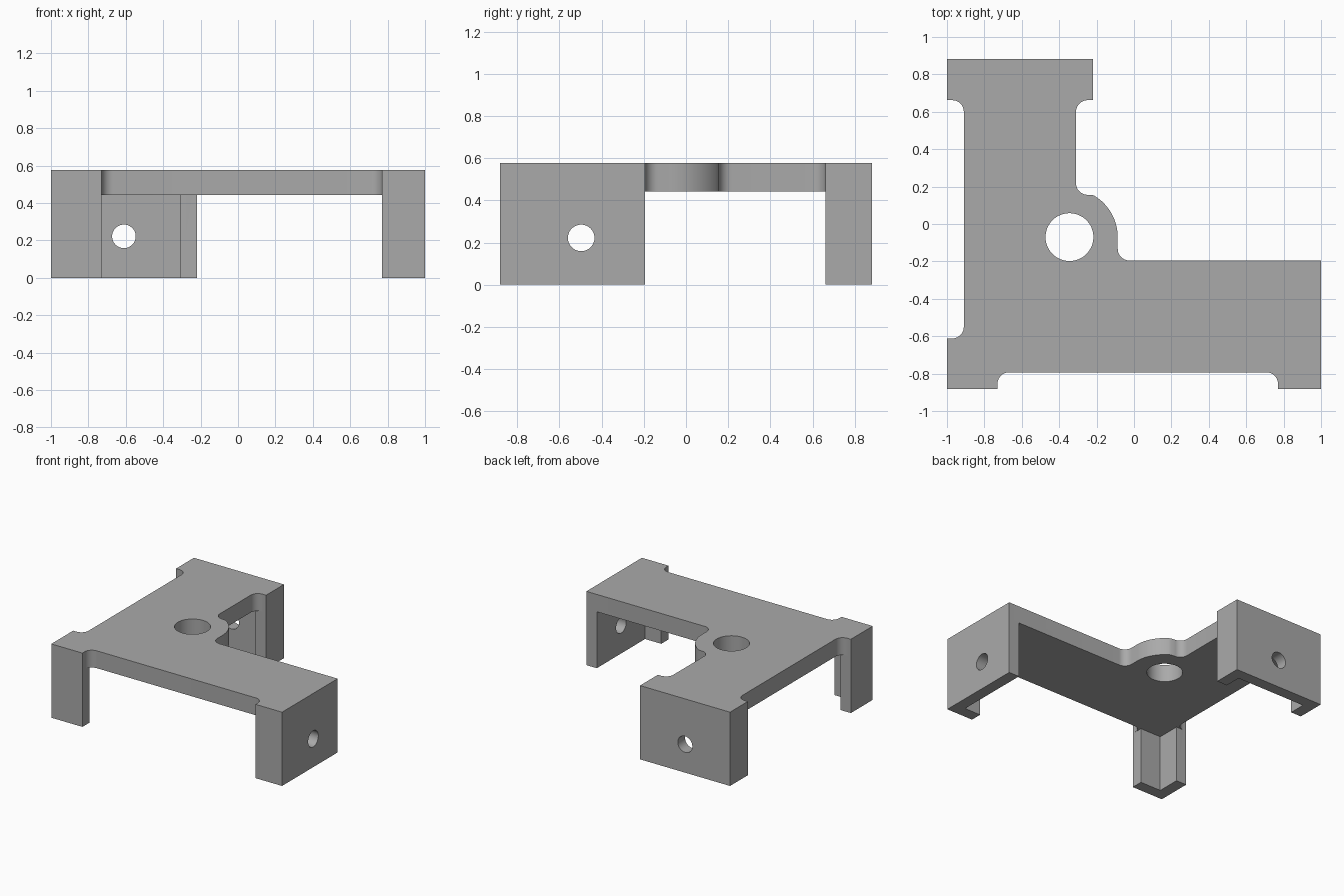
import bpy, bmesh
from math import sin, cos, tan, radians, pi
from mathutils import Vector

cube = bpy.data.objects.get("Cube")
if cube:
    bpy.data.objects.remove(cube, do_unlink=True)

X, Y = 1.0, 0.883          # half sizes
T = 0.09                   # wall thickness
TOP, UNDER = 0.578, 0.442  # plate top and underside
R = 0.062                  # fillet radius
BOSS = Vector((-0.345, -0.07))
BOSS_R = 0.258

grey = bpy.data.materials.new("plain grey")
grey.use_nodes = True
colour = (0.4, 0.4, 0.4, 1)
grey.diffuse_color = colour
grey.node_tree.nodes["Principled BSDF"].inputs["Base Color"].default_value = colour


def fillet(before, corner, after, radius=R, steps=10):
    """Points of a tangent arc that rounds a corner."""
    p, a, b = Vector(corner), Vector(before), Vector(after)
    u, v = (a - p).normalized(), (b - p).normalized()
    half = u.angle(v) / 2
    start, end = p + u * radius / tan(half), p + v * radius / tan(half)
    centre = p + (u + v).normalized() * radius / sin(half)
    arc = []
    for i in range(steps + 1):
        t = (pi - 2 * half) * i / steps
        s = sin(pi - 2 * half)
        arc.append(centre + ((start - centre) * sin(pi - 2 * half - t)
                             + (end - centre) * sin(t)) / s)
    return arc


def prism(name, points, z0, z1):
    """Extrude a flat outline between two heights."""
    bm = bmesh.new()
    face = bm.faces.new([bm.verts.new((p[0], p[1], z0)) for p in points])
    out = bmesh.ops.extrude_face_region(bm, geom=[face])
    top = [g for g in out["geom"] if isinstance(g, bmesh.types.BMVert)]
    bmesh.ops.translate(bm, verts=top, vec=(0, 0, z1 - z0))
    bmesh.ops.recalc_face_normals(bm, faces=bm.faces)
    mesh = bpy.data.meshes.new(name)
    bm.to_mesh(mesh)
    bm.free()
    mesh.materials.append(grey)
    ob = bpy.data.objects.new(name, mesh)
    bpy.context.collection.objects.link(ob)
    return ob


def hole(name, radius, location, rotation=(0, 0, 0)):
    bpy.ops.mesh.primitive_cylinder_add(vertices=48, radius=radius, depth=0.4,
                                        location=location, rotation=rotation)
    ob = bpy.context.object
    ob.name = name
    ob.data.materials.append(grey)
    return ob


# Plate outline: sharp corners, plus corners flagged True for rounding
inner_x, inner_y = -X + T, -Y + T
boss_top, boss_side = 0.156, BOSS.x + BOSS_R
column_x, arm_y = -0.31, -0.195
corners = [
    ((-X, -Y), 0), ((-0.73, -Y), 0), ((-0.73, inner_y), 1), ((0.77, inner_y), 1),
    ((0.77, -Y), 0), ((X, -Y), 0), ((X, arm_y), 0), ((boss_side, arm_y), 1),
    ("boss", 0),
    ((column_x, boss_top), 1), ((column_x, 0.662), 1), ((-0.22, 0.662), 0),
    ((-0.22, Y), 0), ((-X, Y), 0), ((-X, 0.662), 0), ((inner_x, 0.662), 1),
    ((inner_x, -0.612), 1), ((-X, -0.612), 0)]
boss_arc = [BOSS + BOSS_R * Vector((cos(radians(a)), sin(radians(a))))
            for a in range(0, 62, 4)]
boss_ends = {8: (boss_arc[0], (-0.2, boss_top))}

outline = []
for i, (point, rounded) in enumerate(corners):
    if point == "boss":
        outline += boss_arc
    elif rounded:
        before, after = corners[i - 1][0], corners[(i + 1) % len(corners)][0]
        before = (-0.2, boss_top) if before == "boss" else before
        after = boss_arc[0] if after == "boss" else after
        outline += fillet(before, point, after)
    else:
        outline.append(point)
bracket = prism("bracket", outline, UNDER, TOP)

# Corner post, back channel and side wall, each standing under the plate
legs = [
    prism("corner_post", [(-X, -Y), (-0.73, -Y), (-0.73, inner_y), (inner_x, inner_y),
                          (inner_x, -0.612), (-X, -0.612)], 0, UNDER),
    prism("back_channel", [(-X, Y), (-X, 0.662), (inner_x, 0.662), (inner_x, Y - T),
                           (column_x, Y - T), (column_x, 0.662), (-0.22, 0.662),
                           (-0.22, Y)], 0, UNDER),
    prism("side_wall", [(X, -Y), (X, arm_y), (X - T, arm_y), (X - T, inner_y),
                        (0.77, inner_y), (0.77, -Y)], 0, UNDER)]

# Round holes through the boss and the two walls
holes = [
    hole("boss_hole", 0.128, (BOSS.x, BOSS.y, 0.5)),
    hole("back_hole", 0.063, (-0.61, Y, 0.222), (pi / 2, 0, 0)),
    hole("side_hole", 0.063, (X, -0.497, 0.222), (0, pi / 2, 0))]

# Join everything into one solid
bpy.ops.object.select_all(action="DESELECT")
bpy.context.view_layer.objects.active = bracket
bracket.select_set(True)
for tool, operation in [(o, "UNION") for o in legs] + [(o, "DIFFERENCE") for o in holes]:
    mod = bracket.modifiers.new(tool.name, "BOOLEAN")
    mod.operation, mod.solver, mod.object = operation, "EXACT", tool
    bpy.ops.object.modifier_apply(modifier=mod.name)
    bpy.data.objects.remove(tool, do_unlink=True)

# Clean flat faces and smooth only the curved ones
bm = bmesh.new()
bm.from_mesh(bracket.data)
bmesh.ops.remove_doubles(bm, verts=bm.verts, dist=0.0002)
bmesh.ops.dissolve_limit(bm, angle_limit=radians(1), verts=bm.verts, edges=bm.edges)
bm.to_mesh(bracket.data)
bm.free()
bpy.ops.object.shade_smooth_by_angle(angle=radians(30))
